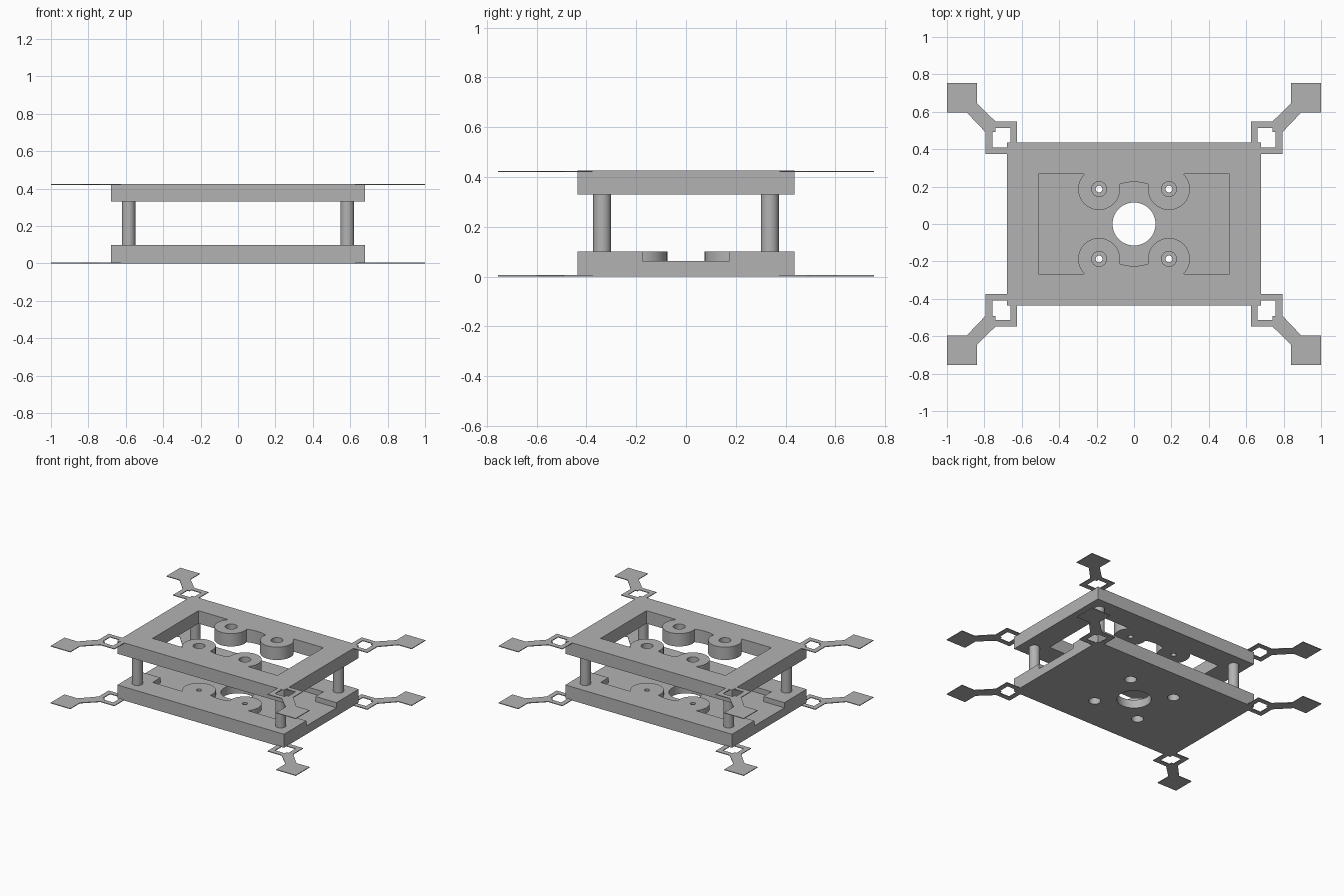
import bpy, bmesh, math

cube = bpy.data.objects.get("Cube")
if cube:
    bpy.data.objects.remove(cube, do_unlink=True)

grey = bpy.data.materials.new("plain grey")
grey.use_nodes = True
COLOUR = (0.45, 0.45, 0.45, 1)
grey.diffuse_color = COLOUR
grey.node_tree.nodes["Principled BSDF"].inputs["Base Color"].default_value = COLOUR

BOSS = 0.187        # boss centre in x and y
BOSS_R = 0.112
MOTOR_R = 0.225     # round clearance between the bosses
OPEN_X, OPEN_Y = 0.51, 0.267
TOP = 0.425


def prism(name, points, z0, z1):
    """Extrude a flat outline from z0 to z1."""
    bm = bmesh.new()
    face = bm.faces.new([bm.verts.new((x, y, z0)) for x, y in points])
    out = bmesh.ops.extrude_face_region(bm, geom=[face])
    for v in out["geom"]:
        if isinstance(v, bmesh.types.BMVert):
            v.co.z = z1
    bmesh.ops.recalc_face_normals(bm, faces=bm.faces)
    mesh = bpy.data.meshes.new(name)
    bm.to_mesh(mesh)
    bm.free()
    mesh.materials.append(grey)
    obj = bpy.data.objects.new(name, mesh)
    bpy.context.collection.objects.link(obj)
    return obj


def rect(x0, x1, y0, y1):
    return [(x0, y0), (x1, y0), (x1, y1), (x0, y1)]


def arc(cx, cy, r, a0, a1, n):
    return [(cx + r * math.cos(a0 + (a1 - a0) * i / n),
             cy + r * math.sin(a0 + (a1 - a0) * i / n)) for i in range(n + 1)]


def circle(cx, cy, r, n=40):
    return arc(cx, cy, r, 0, math.tau, n)[:-1]


def apply_modifiers(obj):
    deps = bpy.context.evaluated_depsgraph_get()
    obj.data = bpy.data.meshes.new_from_object(obj.evaluated_get(deps))
    obj.modifiers.clear()


def cut(obj, points, z0, z1):
    cutter = prism("cutter", points, z0, z1)
    cutter.hide_render = True
    mod = obj.modifiers.new("cut", "BOOLEAN")
    mod.operation, mod.solver, mod.object = "DIFFERENCE", "EXACT", cutter
    apply_modifiers(obj)
    bpy.data.objects.remove(cutter, do_unlink=True)


def smooth(obj):
    bpy.ops.object.select_all(action="DESELECT")
    obj.select_set(True)
    bpy.context.view_layer.objects.active = obj
    bpy.ops.object.shade_smooth_by_angle(angle=math.radians(30))


def opening_outline():
    """Rectangular opening with four boss peninsulas and round sides."""
    start = math.asin((OPEN_Y - BOSS) / BOSS_R)
    # where the boss circle meets the round clearance
    d = BOSS * math.sqrt(2)
    spread = math.acos((d * d + MOTOR_R ** 2 - BOSS_R ** 2) / (2 * d * MOTOR_R))
    meet = math.pi / 4 + spread
    mx, my = MOTOR_R * math.cos(meet), MOTOR_R * math.sin(meet)
    end = math.atan2(my - BOSS, mx - BOSS) - math.tau
    if end < -math.tau:
        end += math.tau
    quarter = [(OPEN_X, OPEN_Y)]
    quarter += arc(BOSS, BOSS, BOSS_R, start, end, 28)
    quarter += arc(0, 0, MOTOR_R, meet, math.pi / 2, 5)[1:]
    half = quarter + [(-x, y) for x, y in reversed(quarter[:-1])]
    return half + [(-x, -y) for x, y in half]


plate = rect(-0.68, 0.68, -0.435, 0.435)
opening = opening_outline()
bosses = [(sx * BOSS, sy * BOSS) for sx in (-1, 1) for sy in (-1, 1)]

# Upper frame: opening right through, screw holes sunk from above
upper = prism("upper_frame", plate, 0.33, TOP)
cut(upper, opening, 0.3, 0.5)

# Lower plate: blind recess, cable channel to both ends, centre hole
lower = prism("lower_plate", plate, 0, 0.1)
cut(lower, opening, 0.062, 0.2)
for x0, x1 in ((-0.8, -0.5), (0.5, 0.8)):
    cut(lower, rect(x0, x1, -0.175, 0.175), 0.062, 0.2)
cut(lower, circle(0, 0, 0.115, 64), -0.1, 0.2)

# Stepped screw holes in the bosses
for x, y in bosses:
    cut(upper, circle(x, y, 0.018, 24), 0.3, 0.5)
    cut(upper, circle(x, y, 0.04), 0.365, 0.5)
    cut(lower, circle(x, y, 0.018, 24), -0.1, 0.2)
    cut(lower, circle(x, y, 0.04), -0.1, 0.06)
smooth(upper)
smooth(lower)

# Corner posts between the plates
for side, sx in (("right", -1), ("left", 1)):
    for end, sy in (("front", -1), ("back", 1)):
        smooth(prism(f"{end}_{side}_post",
                     circle(sx * 0.585, sy * 0.337, 0.036), 0.099, 0.331))

# Thin corner flexures: square loop, diagonal arm and end pad
arm_outline = [(0.625, 0.375), (0.793, 0.375), (0.793, 0.49), (0.893, 0.595),
               (1, 0.595), (1, 0.755), (0.84, 0.755), (0.84, 0.645),
               (0.74, 0.548), (0.625, 0.548)]
loop_hole = [(0.66, 0.41), (0.757, 0.41), (0.757, 0.493), (0.74, 0.493),
             (0.74, 0.512), (0.66, 0.512)]
for name, z in (("lower_corner_arms", 0.0005), ("upper_corner_arms", TOP - 0.0055)):
    arms = prism(name, arm_outline, z, z + 0.005)
    cut(arms, loop_hole, z - 0.1, z + 0.1)
    mirror = arms.modifiers.new("mirror", "MIRROR")
    mirror.use_axis = (True, True, False)
    apply_modifiers(arms)
